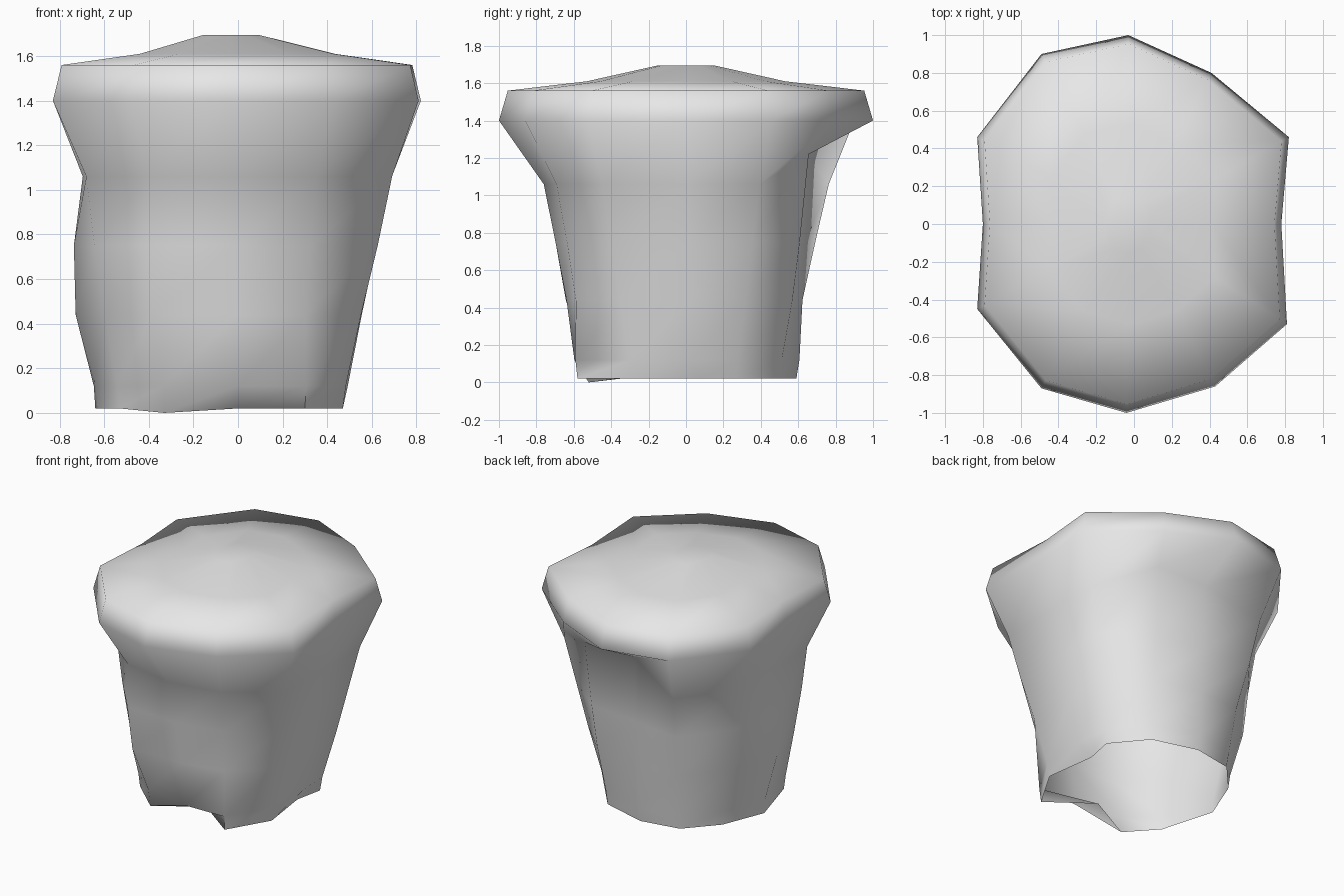
import bpy, bmesh, math
from mathutils import Vector

cube = bpy.data.objects.get("Cube")
if cube:
    bpy.data.objects.remove(cube, do_unlink=True)

# One neutral stone colour
stone = bpy.data.materials.new("stone_grey")
stone.use_nodes = True
grey = (0.8, 0.8, 0.8, 1)
stone.diffuse_color = grey
stone.node_tree.nodes["Principled BSDF"].inputs["Base Color"].default_value = grey

# Plan outlines, counter-clockwise from the front: wide rim and narrow foot
rim = [Vector(p) for p in (
    (-.04, -1), (.43, -.86), (.81, -.53), (.78, 0), (.82, .46), (.41, .8),
    (-.03, 1), (-.49, .9), (-.83, .46), (-.8, 0), (-.83, -.45), (-.49, -.87))]
foot = [Vector(p) for p in (
    (0, -.58), (.3, -.58), (.47, -.29), (.48, .03), (.46, .27), (.27, .5),
    (-.05, .59), (-.33, .54), (-.52, .33), (-.64, .03), (-.53, -.35), (-.33, -.52))]
notches = {0: Vector((0, -.36)), 3: Vector((.42, .07))}
FOLD = (5, 6)   # columns tucked under the back of the rim

bm = bmesh.new()


def blended_ring(z, blend, lift=0):
    """Ring between foot (0) and rim (1), one blend value per column."""
    ring = []
    for i, t in enumerate(blend):
        p = foot[i].lerp(rim[i], t)
        ring.append(bm.verts.new((p.x, p.y, z + (lift if i in FOLD else 0))))
    return ring


def scaled_ring(z, scale, shift=0):
    """Scaled copy of the rim outline."""
    return [bm.verts.new((p.x * scale + shift, p.y * scale, z)) for p in rim]


# Open underside outline with its two notches
base = []
for i, p in enumerate(foot):
    q = notches.get(i, p)
    base.append(bm.verts.new((q.x, q.y, 0 if i == 11 else .02)))

# Body, rim and shallow domed top; the shell is open below
rings = [
    base,
    blended_ring(.12, [.04] * len(rim)),
    blended_ring(.44, (.14, .03, .24, .25, .26, .23, .08, .18, .3, .55, .22, .35)),
    blended_ring(.75, (.28, .2, .46, .47, .45, .36, .12, .42, .4, .6, .38, .45)),
    blended_ring(1.06, (.43, .4, .65, .7, .64, .52, .16, .62, .55, .35, .5, .45), .16),
    scaled_ring(1.4, 1),
    scaled_ring(1.56, .953),
    scaled_ring(1.61, .53),
    scaled_ring(1.695, .15, -.03),
]
n = len(rim)
for low, high in zip(rings, rings[1:]):
    for i in range(n):
        j = (i + 1) % n
        bm.faces.new((low[i], low[j], high[j], high[i]))
bm.faces.new(rings[-1])
bm.normal_update()

mesh = bpy.data.meshes.new("boulder")
bm.to_mesh(mesh)
bm.free()
boulder = bpy.data.objects.new("boulder", mesh)
bpy.context.collection.objects.link(boulder)
mesh.materials.append(stone)

# Soft shading with crisp folds
bpy.ops.object.select_all(action='DESELECT')
boulder.select_set(True)
bpy.context.view_layer.objects.active = boulder
bpy.ops.object.shade_smooth_by_angle(angle=math.radians(75))
